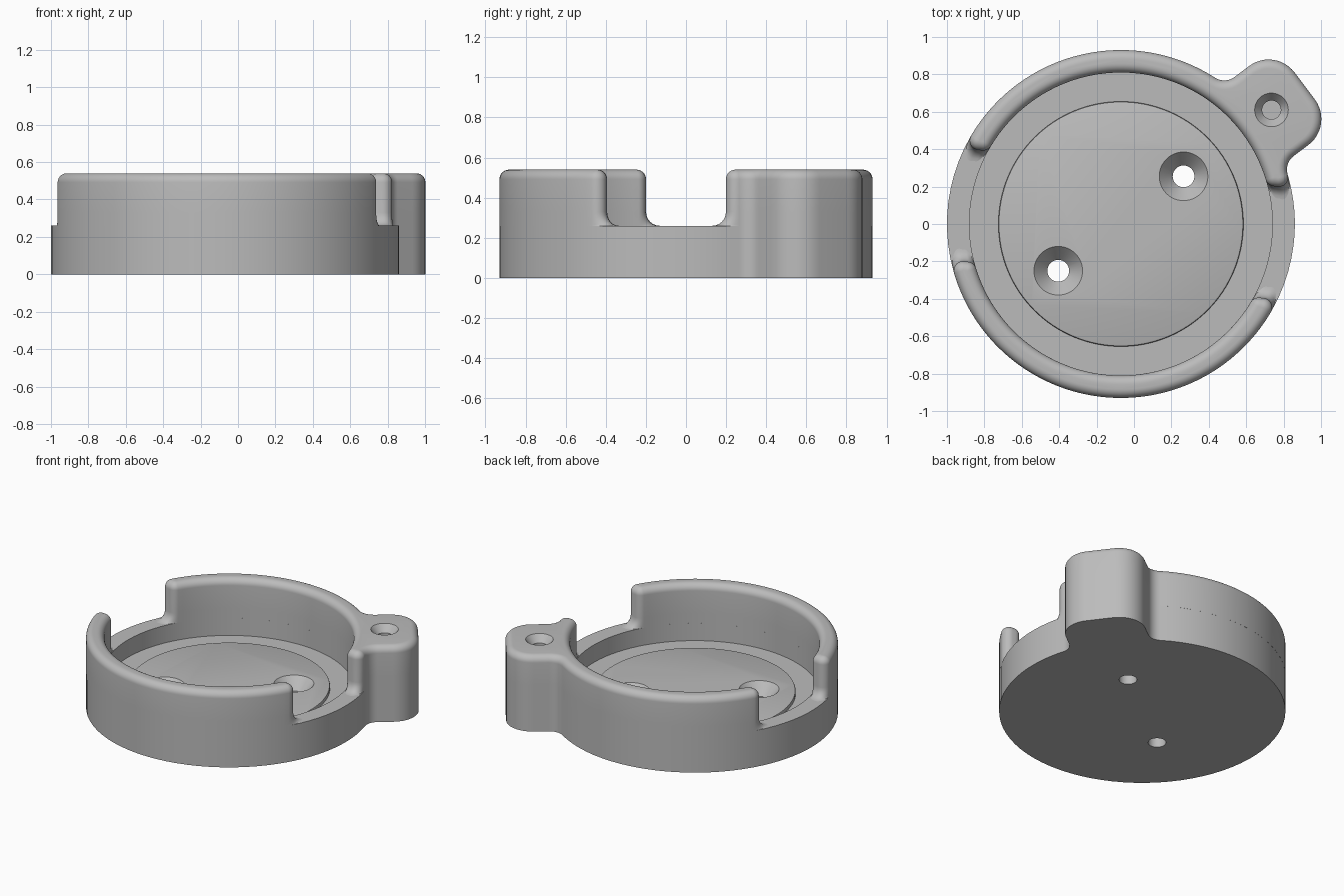
import bpy, bmesh
from math import sin, cos, pi, radians, hypot, asin, atan2, sqrt

cube = bpy.data.objects.get("Cube")
if cube:
    bpy.data.objects.remove(cube, do_unlink=True)

# Main dimensions
CX = -0.07                       # cup centre
R_OUT, R_IN = 0.93, 0.81
Z_SILL, Z_TOP = 0.26, 0.54
TURN = radians(-7)               # direction of the side notches
SLOT = 0.30                      # half width of the notches
CORNER, BEVEL, FLARE = 0.05, 0.048, 0.07
EAR = radians(36.9) - TURN       # ear direction, measured from the notches

grey = bpy.data.materials.new("plain_grey")
grey.use_nodes = True
grey.diffuse_color = (0.5, 0.5, 0.5, 1)
grey.node_tree.nodes["Principled BSDF"].inputs["Base Color"].default_value = (0.5, 0.5, 0.5, 1)


def arc(cx, cy, r, a0, a1, n, side=1, end=False):
    """Points with outward normals; side -1 makes a hollow arc."""
    pts = []
    for i in range(n + 1):
        a = a0 + (a1 - a0) * i / n
        pts.append((cx + r * cos(a), cy + r * sin(a), side * cos(a), side * sin(a), end))
    return pts


def polar(r, a):
    return r * cos(a), r * sin(a)


def outer_arc(a0, a1):
    """Outer wall from a0 to a1, swelling into the screw ear."""
    tip, half, rad, fil = 1.055, 0.09, 0.174, 0.09
    lean = asin((half + rad + fil) / (R_OUT + fil))
    q = pi / 2
    ear_pos = [(tip * cos(EAR) - s * half * sin(EAR), tip * sin(EAR) + s * half * cos(EAR))
               for s in (-1, 1)]
    pts = arc(0, 0, R_OUT, a0, EAR - lean, 8)
    pts += arc(*polar(R_OUT + fil, EAR - lean), fil, EAR - lean + pi, EAR + q, 8, -1)
    pts += arc(*ear_pos[0], rad, EAR - q, EAR, 12)
    pts += arc(*ear_pos[1], rad, EAR, EAR + q, 12)
    pts += arc(*polar(R_OUT + fil, EAR + lean), fil, EAR - q, EAR + lean - pi, 8, -1)
    pts += arc(0, 0, R_OUT, EAR + lean, a1, 64)
    return pts


def wall_plan(ear):
    """Curved wall with rounded ends, on the +y side of the notches."""
    v = SLOT + CORNER
    uo = sqrt((R_OUT - CORNER) ** 2 - v * v)
    ui = sqrt((R_IN + CORNER) ** 2 - v * v)
    ao, ai = atan2(v, uo), atan2(v, ui)
    q = pi / 2
    pts = arc(uo, v, CORNER, -q, ao, 8, 1, True)
    pts += outer_arc(ao, pi - ao) if ear else arc(0, 0, R_OUT, ao, pi - ao, 64)
    pts += arc(-uo, v, CORNER, pi - ao, 3 * q, 8, 1, True)
    pts += arc(-ui, v, CORNER, 3 * q, 2 * pi - ai, 8, 1, True)
    pts += arc(0, 0, R_IN, pi - ai, ai, 64, -1)
    pts += arc(ui, v, CORNER, pi + ai, 3 * q, 8, 1, True)
    return pts


def loft(name, rings, loc=(0, 0, 0), rot=0):
    """Skin a stack of equal rings and close both ends."""
    bm = bmesh.new()
    loops = [[bm.verts.new(p) for p in ring] for ring in rings]
    n = len(loops[0])
    for a, b in zip(loops, loops[1:]):
        for i in range(n):
            j = (i + 1) % n
            bm.faces.new((a[i], a[j], b[j], b[i]))
    bm.faces.new(loops[0][::-1])
    bm.faces.new(loops[-1])
    bmesh.ops.remove_doubles(bm, verts=bm.verts, dist=0.0001)
    bmesh.ops.recalc_face_normals(bm, faces=bm.faces)
    me = bpy.data.meshes.new(name)
    bm.to_mesh(me)
    bm.free()
    me.materials.append(grey)
    ob = bpy.data.objects.new(name, me)
    ob.location = loc
    ob.rotation_euler.z = rot
    bpy.context.collection.objects.link(ob)
    return ob


def lathe(name, profile, x, y, n):
    """Round body from (radius, height) pairs."""
    return loft(name, [[(r * cos(2 * pi * i / n), r * sin(2 * pi * i / n), z)
                        for i in range(n)] for r, z in profile], (x, y, 0))


def wall(name, ear, rot):
    plan = wall_plan(ear)
    rings = []
    # Ends flare out along the wall where they meet the sill
    for k in range(7):
        t = pi / 2 * (1 - k / 6)
        d, z = FLARE * (1 - cos(t)), Z_SILL + FLARE * (1 - sin(t))
        ring = []
        for x, y, nx, ny, end in plan:
            r = hypot(x, y)
            a = atan2(y, x)
            if end:
                a += (ny * x - nx * y) / r * d / r
            ring.append((r * cos(a), r * sin(a), z))
        rings.append(ring)
    # Rounded top edge
    for k in range(9):
        t = pi / 2 * k / 8
        d, z = BEVEL * (1 - cos(t)), Z_TOP - BEVEL + BEVEL * sin(t)
        rings.append([(x - nx * d, y - ny * d, z) for x, y, nx, ny, _ in plan])
    return loft(name, rings, (CX, 0, 0), rot)


def cut(ob, cutter):
    mod = ob.modifiers.new("cut", 'BOOLEAN')
    mod.operation = 'DIFFERENCE'
    mod.solver = 'EXACT'
    mod.object = cutter
    bpy.context.view_layer.objects.active = ob
    bpy.ops.object.modifier_apply(modifier=mod.name)
    bpy.data.objects.remove(cutter, do_unlink=True)


# Base with ear, from the ground to the notch sill
outline = outer_arc(0, 2 * pi)
base = loft("base", [[(p[0], p[1], z) for p in outline] for z in (0, Z_SILL)], (CX, 0, 0), TURN)

# Pocket with a raised floor disc in its middle
pocket = [(0.645, 0.16), (0.652, 0.157), (0.655, 0.15), (0.655, 0.135),
          (R_IN, 0.135), (R_IN, 0.5)]
cut(base, lathe("pocket_cutter", pocket, CX, 0, 128))

# Countersunk screw holes in the floor
for x, y in ((0.265, 0.255), (-0.405, -0.25)):
    hole = [(0.058, -0.05), (0.058, 0.08), (0.13, 0.16), (0.13, 0.2)]
    cut(base, lathe("floor_hole_cutter", hole, x, y, 48))

# Raised walls on both sides of the notches
back_wall = wall("back_wall", True, TURN)
front_wall = wall("front_wall", False, TURN + pi)

# Blind countersunk hole in the ear
ear_hole = [(0.05, 0.3), (0.05, 0.49), (0.09, Z_TOP), (0.09, 0.6)]
cut(back_wall, lathe("ear_hole_cutter", ear_hole, 0.735, 0.61, 40))

# Smooth shading with crisp edges
for ob in (base, back_wall, front_wall):
    bpy.ops.object.select_all(action='DESELECT')
    ob.select_set(True)
    bpy.context.view_layer.objects.active = ob
    bpy.ops.object.shade_smooth_by_angle(angle=radians(32))
